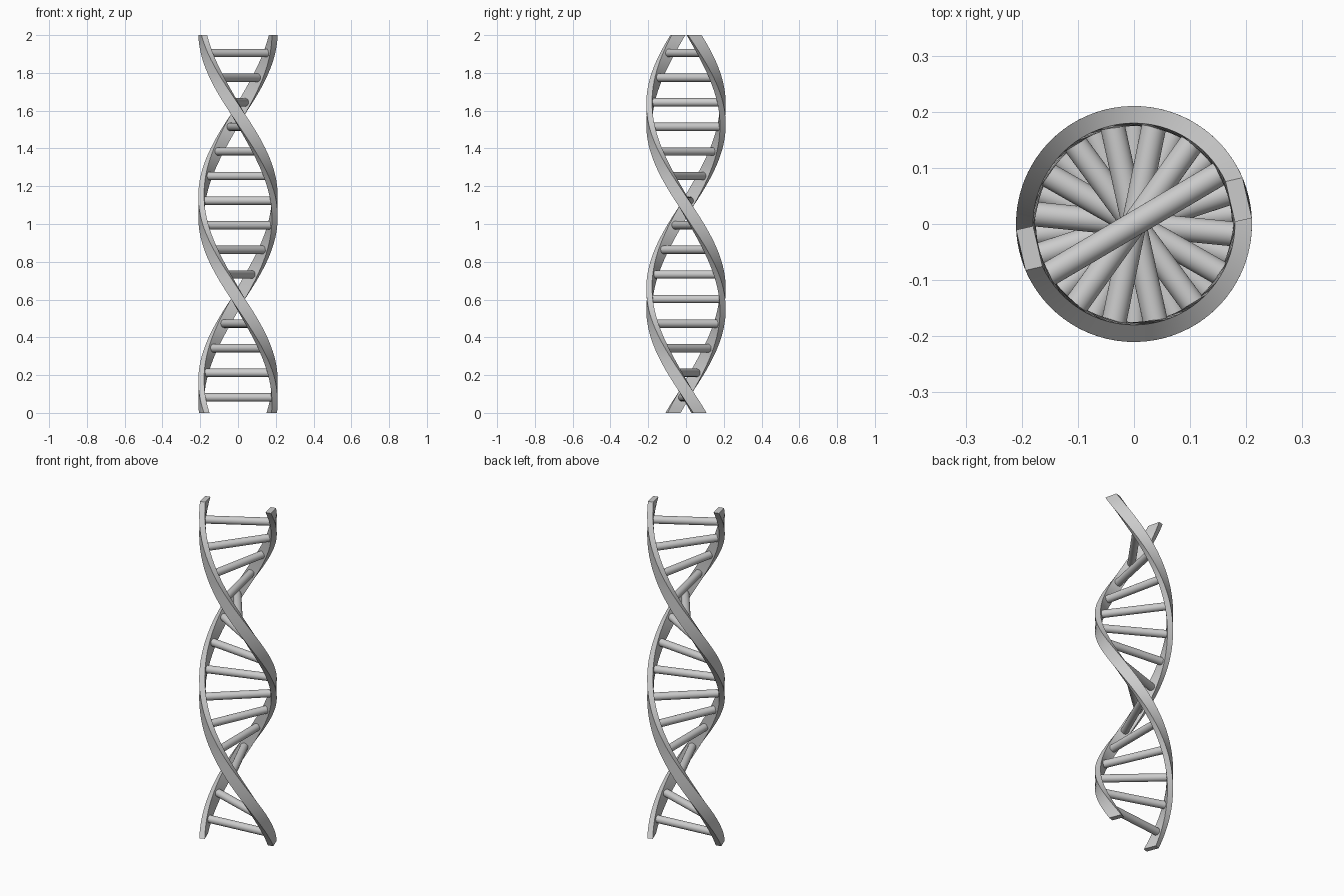
import bpy, bmesh
from math import radians, cos, sin, pi
from mathutils import Matrix, Vector

if "Cube" in bpy.data.objects:
    bpy.data.objects.remove(bpy.data.objects["Cube"])

HEIGHT = 2.0
STEPS = 80
R_IN, R_OUT = 0.176, 0.207   # inner and outer face of the ribbon
HALF_W = 0.037               # half of the ribbon's horizontal width


def angle(z):
    # left-handed twist, a little over one full turn
    return radians(13 + 184 * (HEIGHT - z))


def finish(bm, name):
    bmesh.ops.recalc_face_normals(bm, faces=bm.faces)
    mesh = bpy.data.meshes.new(name)
    bm.to_mesh(mesh)
    bm.free()
    ob = bpy.data.objects.new(name, mesh)
    bpy.context.collection.objects.link(ob)
    bpy.ops.object.select_all(action='DESELECT')
    ob.select_set(True)
    bpy.context.view_layer.objects.active = ob
    bpy.ops.object.shade_smooth_by_angle(angle=radians(35))
    return ob


def strand(name, phase):
    # rectangular section lofted up the helix, cut flat at both ends
    bm = bmesh.new()
    section = [(R_IN, -HALF_W), (R_OUT, -HALF_W), (R_OUT, HALF_W), (R_IN, HALF_W)]
    rings = []
    for i in range(STEPS + 1):
        z = HEIGHT * i / STEPS
        rot = Matrix.Rotation(angle(z) + phase, 3, 'Z')
        rings.append([bm.verts.new(rot @ Vector((r, t, z))) for r, t in section])
    for a, b in zip(rings, rings[1:]):
        for k in range(4):
            n = (k + 1) % 4
            bm.faces.new((a[k], a[n], b[n], b[k]))
    bm.faces.new(rings[0])
    bm.faces.new(rings[-1])
    return finish(bm, name)


def rung(name, z):
    # round bar joining the two strands
    bm = bmesh.new()
    m = (Matrix.Translation((0, 0, z)) @ Matrix.Rotation(angle(z), 4, 'Z')
         @ Matrix.Rotation(pi / 2, 4, 'Y'))
    bmesh.ops.create_cone(bm, cap_ends=True, segments=32, radius1=0.022,
                          radius2=0.022, depth=0.40, matrix=m)
    return finish(bm, name)


# two opposite strands
strand("strand_a", 0)
strand("strand_b", pi)

# fifteen evenly spaced rungs
for i in range(15):
    rung(f"rung_{i + 1:02d}", 0.082 + i * 0.1302)
